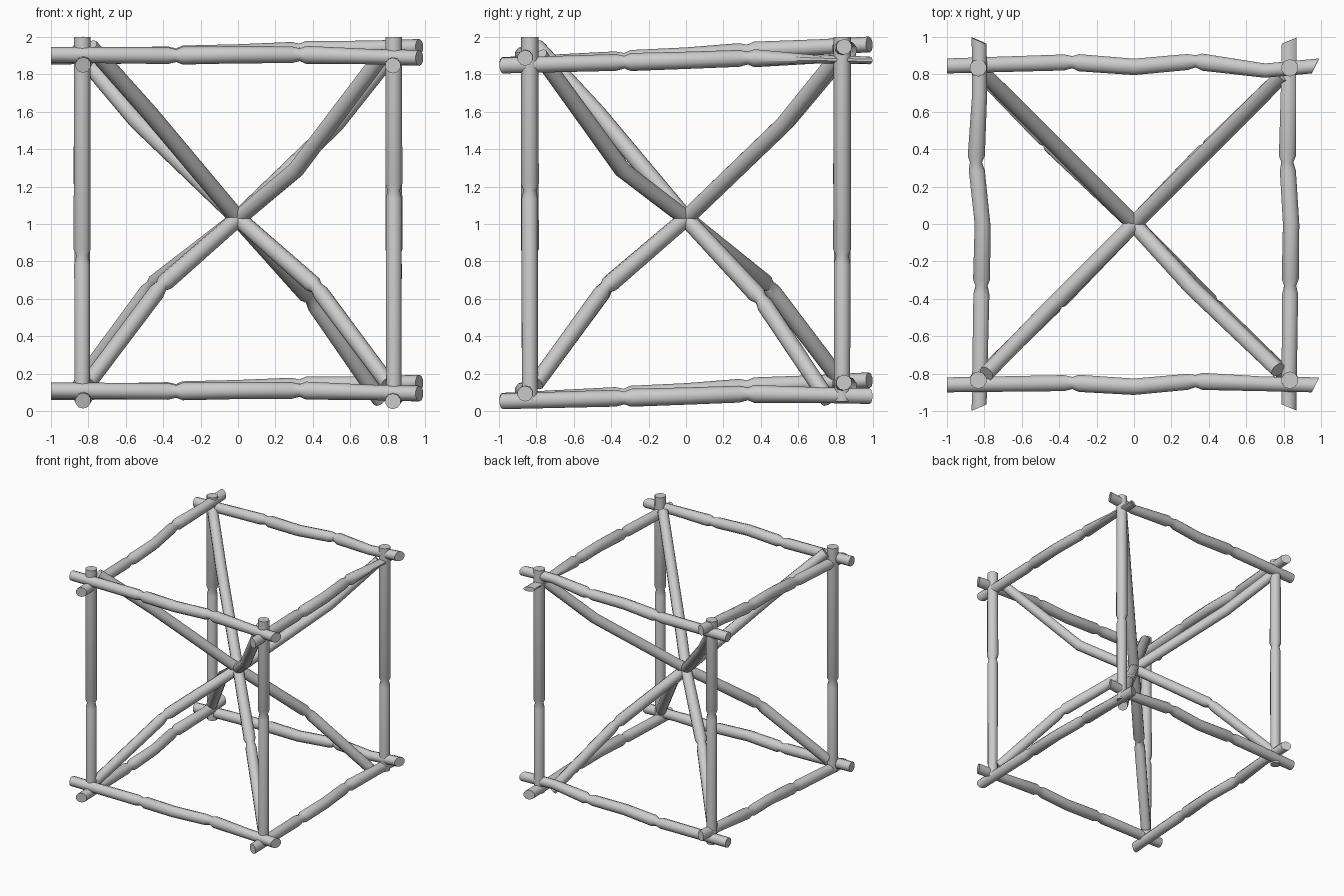
import bpy, bmesh, math
from mathutils import Vector

if "Cube" in bpy.data.objects:
    bpy.data.objects.remove(bpy.data.objects["Cube"])

SIDES = 10
NOTCH = 0  # radius 0 marks a pinched joint


def log(name, pts, side, slant=(0, 0), flat_end=1.0):
    """Tapered pole through pts (x, y, z, radius); rings square to its main axis."""
    ps = [(Vector(p[:3]), p[3]) for p in pts]
    d = (ps[-1][0] - ps[0][0]).normalized()
    v = d.cross(Vector(side)).normalized()
    u = v.cross(d)
    rings = []
    for i, (p, r) in enumerate(ps):
        if r == NOTCH:
            a = (p - ps[i - 1][0]).normalized()
            b = (ps[i + 1][0] - p).normalized()
            rings += [(p - a * 0.045, 0.045), (p, 0.034), (p + b * 0.035, 0.048)]
        else:
            rings.append((p, r))
    bm = bmesh.new()
    loops = []
    for i, (p, r) in enumerate(rings):
        k = slant[0] if i == 0 else slant[1] if i == len(rings) - 1 else 0
        f = flat_end if i >= len(rings) - 2 else 1
        loop = []
        for s in range(SIDES):
            t = math.tau * (s + 0.5) / SIDES
            x, y = r * math.cos(t), r * math.sin(t) * f
            loop.append(bm.verts.new(p + u * x + v * y + d * k * x))
        loops.append(loop)
    for a, b in zip(loops, loops[1:]):
        for s in range(SIDES):
            n = (s + 1) % SIDES
            bm.faces.new((a[s], a[n], b[n], b[s]))
    bm.faces.new(loops[0][::-1])
    bm.faces.new(loops[-1])
    bmesh.ops.recalc_face_normals(bm, faces=bm.faces)
    me = bpy.data.meshes.new(name)
    bm.to_mesh(me)
    bm.free()
    ob = bpy.data.objects.new(name, me)
    bpy.context.collection.objects.link(ob)
    bpy.ops.object.select_all(action='DESELECT')
    ob.select_set(True)
    bpy.context.view_layer.objects.active = ob
    bpy.ops.object.shade_smooth_by_angle(angle=math.radians(42))


X, Y = (1, 0, 0), (0, 1, 0)

# corner posts, one joint each
for sx, sy, zj in ((-1, -1, .83), (1, -1, 1.18), (1, 1, .83), (-1, 1, 1.18)):
    x, y = .833 * sx, .835 * sy
    log("corner_post", [(x, y, .05, .042), (x, y, zj, NOTCH), (x, y, 2, .046)], X)

# bottom and top rails, two joints each
for level, dz in (("bottom", 0), ("top", 1.795)):
    top = dz > 0
    log(level + "_front_rail", [
        (-1, -.86, .11 + dz, .042), (-.33, -.85, .105 + dz, NOTCH), (0, -.87, .11 + dz, .046),
        (.33, -.84, .11 + dz, NOTCH), (.7, -.855, .1 + dz, .041), (.97, -.86, .093 + dz, .042)],
        Y, (0, .5))
    log(level + "_back_rail", [
        (-1, .845, .1 + dz, .042), (-.33, .865, .11 + dz, NOTCH), (0, .84, .12 + dz, .046),
        (.33, .87, .135 + dz, NOTCH), (.7, .82, .145 + dz, .04), (.97, .845, .152 + dz, .042)],
        Y, (0, .5))
    log(level + "_left_rail", [
        (-.828, -.98, .055 + dz, .042), (-.815, -.33, .085 + dz, NOTCH), (-.81, 0, .105 + dz, .044),
        (-.845, .33, .13 + dz, NOTCH), (-.825, .7, .15 + dz, .042), (-.828, .98, .165 + dz, .042)],
        X, (.44, -.44))
    log(level + "_right_rail", [
        (.828, -.98, .052 + dz, .042), (.835, -.33, .07 + dz, NOTCH), (.84, 0, .08 + dz, .046),
        (.82, .33, .092 + dz, NOTCH), (.825, .72, .085 + dz, .042), (.83, .98, .08 + dz, .042)],
        X, (-.42, .42), .5 if top else 1)

# four crooked braces crossing in the middle: foot, joint, bend, head
braces = (
    ((-.8, -.8, .15), (-.41, -.42, .67), (.52, .52, 1.53), (.8, .8, 1.88)),
    ((.8, -.8, .15), (.42, -.43, .66), (-.54, .54, 1.55), (-.82, .82, 1.88)),
    ((-.83, .82, .17), (-.46, .44, .67), (.31, -.34, 1.29), (.77, -.78, 1.9)),
    ((.76, .76, .06), (.39, .4, .6), (-.47, -.47, 1.59), (-.79, -.8, 1.95)),
)
for foot, joint, bend, head in braces:
    log("diagonal_brace", [(*foot, .043), (*joint, NOTCH), (0, 0, 1.03, .044),
                           (*bend, .045), (*head, .043)], (-foot[1], foot[0], 0))
